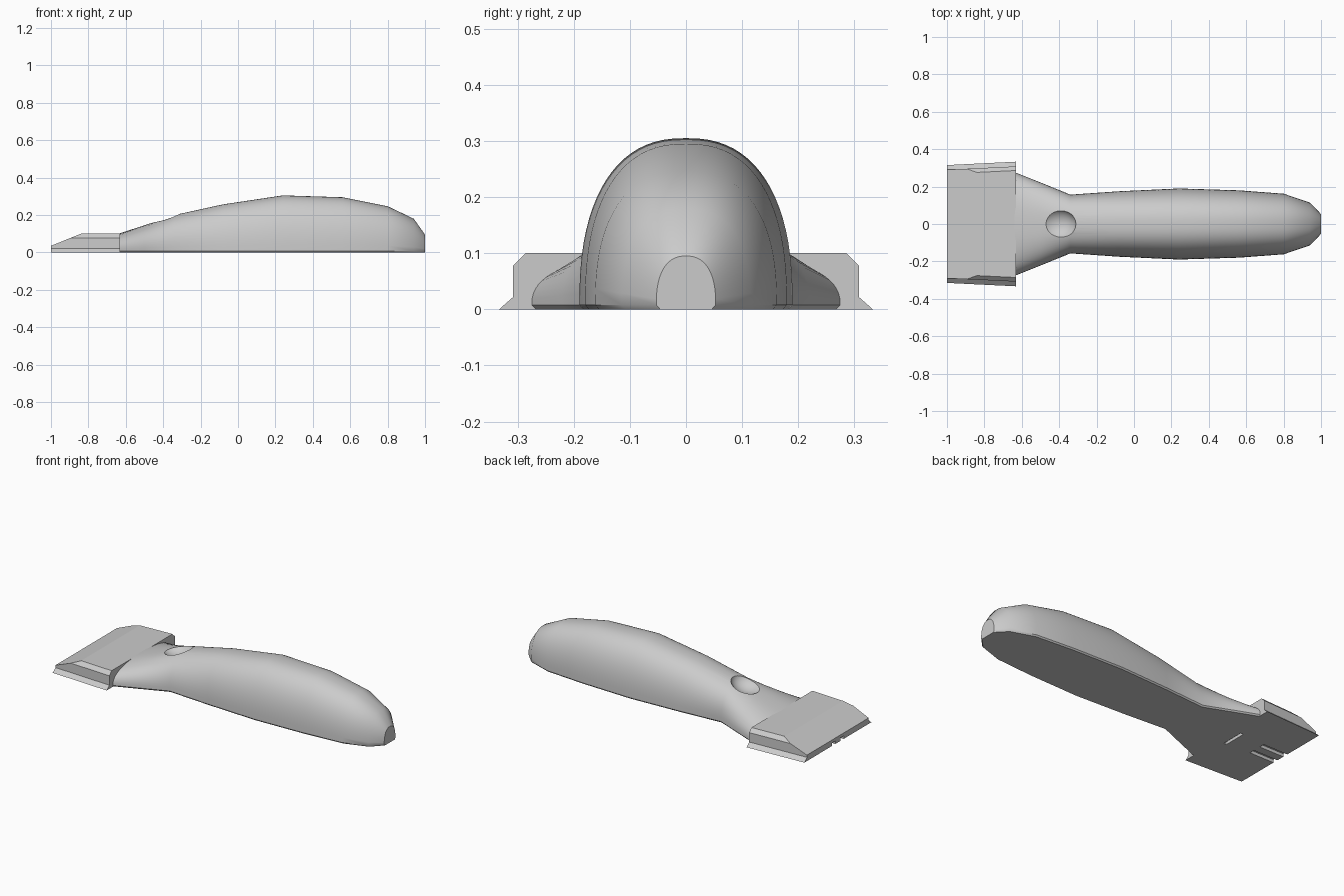
import bpy, bmesh, math

cube = bpy.data.objects.get("Cube")
if cube:
    bpy.data.objects.remove(cube, do_unlink=True)

grey = bpy.data.materials.new("plain grey")
grey.use_nodes = True
COLOUR = (0.6, 0.6, 0.6, 1)
grey.diffuse_color = COLOUR
grey.node_tree.nodes["Principled BSDF"].inputs["Base Color"].default_value = COLOUR


def loft(name, rings):
    """Skin a list of matching closed rings and cap both ends."""
    bm = bmesh.new()
    loops = [[bm.verts.new(p) for p in ring] for ring in rings]
    n = len(loops[0])
    for a, b in zip(loops, loops[1:]):
        for i in range(n):
            j = (i + 1) % n
            bm.faces.new((a[i], a[j], b[j], b[i]))
    bm.faces.new(loops[0])
    bm.faces.new(loops[-1])
    bmesh.ops.recalc_face_normals(bm, faces=bm.faces)
    mesh = bpy.data.meshes.new(name)
    bm.to_mesh(mesh)
    bm.free()
    obj = bpy.data.objects.new(name, mesh)
    bpy.context.collection.objects.link(obj)
    mesh.materials.append(grey)
    return obj


def activate(obj):
    bpy.ops.object.select_all(action='DESELECT')
    obj.select_set(True)
    bpy.context.view_layer.objects.active = obj


def carve(obj, cutter):
    """Subtract the cutter from the object and discard it."""
    cutter.hide_render = True
    cutter.data.materials.append(grey)
    mod = obj.modifiers.new("cut", 'BOOLEAN')
    mod.operation = 'DIFFERENCE'
    mod.solver = 'EXACT'
    mod.object = cutter
    activate(obj)
    bpy.ops.object.modifier_apply(modifier=mod.name)
    bpy.data.objects.remove(cutter, do_unlink=True)


def box(centre, size):
    bpy.ops.mesh.primitive_cube_add(size=1, location=centre)
    bpy.context.object.scale = size
    bpy.context.view_layer.update()
    return bpy.context.object


# Handle: domed sections with a small chamfer along the flat base
BASE, CHAMFER, POWER, STEPS = 0.008, 0.007, 2.4, 40


def dome(x, half, height):
    ring = [(x, half - CHAMFER, 0)]
    for i in range(STEPS + 1):
        t = math.pi * i / STEPS
        c, s = math.cos(t), max(math.sin(t), 0)
        y = half * math.copysign(abs(c) ** (2 / POWER), c)
        ring.append((x, y, BASE + (height - BASE) * s ** (2 / POWER)))
    ring.append((x, CHAMFER - half, 0))
    return ring


stations = [(-0.64, 0.278, 0.1), (-0.5, 0.222, 0.145), (-0.34, 0.157, 0.2),
            (-0.08, 0.175, 0.257), (0.24, 0.19, 0.305), (0.56, 0.18, 0.295),
            (0.8, 0.162, 0.247), (0.94, 0.115, 0.18), (1.0, 0.053, 0.095)]
handle = loft("handle", [dome(*s) for s in stations])

# Thumb dimple
bpy.ops.mesh.primitive_uv_sphere_add(segments=48, ring_count=24, radius=1,
                                     location=(-0.41, 0, 0.215))
bpy.context.object.scale = (0.1, 0.086, 0.075)
bpy.context.view_layer.update()
carve(handle, bpy.context.object)
activate(handle)
bpy.ops.object.shade_smooth_by_angle(angle=math.radians(32))

# Blade head: flared, chamfered section, widening towards the handle
half_section = [(0.333, 0), (0.308, 0.022), (0.308, 0.078), (0.286, 0.1)]


def head_ring(x, inset):
    right = [(x, y - inset, z) for y, z in half_section]
    return right + [(x, -y, z) for _, y, z in reversed(right)]


head = loft("blade_head", [head_ring(-1, 0.018), head_ring(-0.632, 0)])

# Sloping front of the head
slope = loft("slope_cutter", [[(-1.1, y, -0.005), (-0.84, y, 0.1), (-0.72, y, 0.15),
                               (-1.1, y, 0.2)] for y in (-0.5, 0.5)])
carve(head, slope)

# Grooves and slot in the underside
for y in (-0.04, 0.04):
    carve(head, box((-0.95, y, 0), (0.22, 0.032, 0.036)))
carve(head, box((-0.68, 0, 0), (0.018, 0.14, 0.04)))
